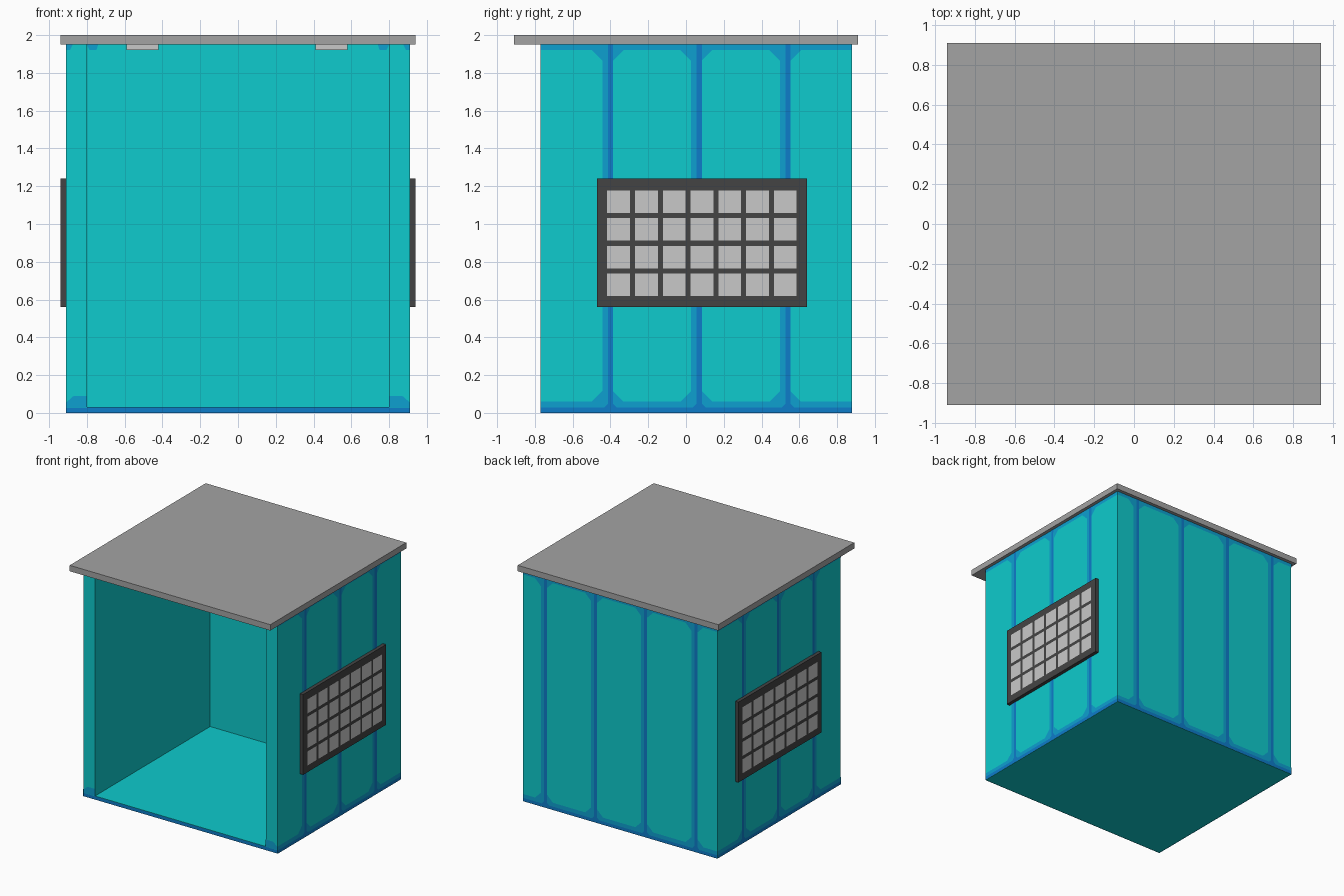
import bpy, bmesh
from mathutils import Vector

if "Cube" in bpy.data.objects:
    bpy.data.objects.remove(bpy.data.objects["Cube"])


def material(name, r, g, b):
    m = bpy.data.materials.new(name)
    lin = [((c / 255 + 0.055) / 1.055) ** 2.4 for c in (r, g, b)]
    m.diffuse_color = (*lin, 1)
    m.use_nodes = True
    m.node_tree.nodes["Principled BSDF"].inputs["Base Color"].default_value = m.diffuse_color
    return m


CYAN = material("cyan_paint", 14, 203, 205)
MID = material("mid_blue_trim", 13, 160, 208)
DARK = material("deep_blue_trim", 13, 124, 202)
ROOF = material("roof_grey", 164, 164, 164)
FRAME = material("charcoal_frame", 68, 68, 68)
PANE = material("pale_grey", 201, 201, 201)


def finish(name, bm, mat):
    me = bpy.data.meshes.new(name)
    bm.to_mesh(me)
    bm.free()
    me.materials.append(mat)
    ob = bpy.data.objects.new(name, me)
    bpy.context.collection.objects.link(ob)
    return ob


def box(name, lo, hi, mat):
    bm = bmesh.new()
    bmesh.ops.create_cube(bm, size=1)
    for v in bm.verts:
        v.co = [(a + b) / 2 + c * (b - a) for a, b, c in zip(lo, hi, v.co)]
    return finish(name, bm, mat)


def painted(name, polys, place, normal, mat):
    """Flat painted shapes laid on a wall, all facing along normal."""
    bm = bmesh.new()
    for poly in polys:
        f = bm.faces.new([bm.verts.new(place(u, v)) for u, v in poly])
        f.normal_update()
        if f.normal.dot(Vector(normal)) < 0:
            f.normal_flip()
    return finish(name, bm, mat)


def rect(u0, u1, v0, v1):
    return [(u0, v0), (u1, v0), (u1, v1), (u0, v1)]


W, YF, YB, H, T, FL = 0.91, -0.77, 0.88, 1.95, 0.11, 0.03

# floor slab and U-shaped wall shell, open at the front
box("floor", (-W, YF, 0), (W, YB, FL), CYAN)
bm = bmesh.new()
outline = [(-W, YF), (-W + T, YF), (-W + T, YB - T), (W - T, YB - T),
           (W - T, YF), (W, YF), (W, YB), (-W, YB)]
base = bm.faces.new([bm.verts.new((x, y, FL)) for x, y in outline])
ext = bmesh.ops.extrude_face_region(bm, geom=[base])
for v in ext["geom"]:
    if isinstance(v, bmesh.types.BMVert):
        v.co.z = H
bmesh.ops.recalc_face_normals(bm, faces=bm.faces)
finish("walls", bm, CYAN)

# roof slab and ceiling lamps
box("roof", (-0.94, -0.91, H), (0.94, 0.91, 2.0), ROOF)
for side, cx in (("left", -0.505), ("right", 0.495)):
    box("ceiling_lamp_" + side, (cx - 0.085, -0.45, 1.92), (cx + 0.085, 0.45, H), PANE)


# panel trim: bands top and bottom, vertical seams with cut corners
def trim(name, u0, u1, seams, place, normal):
    mid = [rect(u0, u1, 0, 0.06), rect(u0, u1, 1.92, H)]
    dark = [rect(u0, u1, 0, 0.028)]
    for c in seams:
        mid.append(rect(c - 0.043, c - 0.014, 0.06, 1.92))
        dark.append(rect(c - 0.014, c + 0.014, 0.028, H))
        for e, d in ((c - 0.043, -0.055), (c + 0.014, 0.055)):
            mid.append([(e, 0.06), (e + d, 0.06), (e, 0.115)])
            mid.append([(e, 1.92), (e + d, 1.92), (e, 1.865)])
        for e, d in ((c - 0.014, -0.02), (c + 0.014, 0.02)):
            dark.append([(e, 0.028), (e + d, 0.028), (e, 0.048)])
    painted(name + "_mid_trim", mid, lambda u, v: place(u, v, 0.0015), normal, MID)
    painted(name + "_dark_trim", dark, lambda u, v: place(u, v, 0.003), normal, DARK)


for side, s in (("right", 1), ("left", -1)):
    trim(side + "_wall", YF, YB, (-0.4, 0.07, 0.54),
         lambda u, v, d: (s * (W + d), u, v), (s, 0, 0))
    # barred window: frame and a 7 x 4 grid of panes
    xs = sorted((s * W, s * 0.94))
    box(side + "_window_frame", (xs[0], -0.47, 0.56), (xs[1], 0.64, 1.24), FRAME)
    panes = [rect(-0.417 + i * 0.147, -0.296 + i * 0.147,
                  0.618 + j * 0.147, 0.737 + j * 0.147)
             for i in range(7) for j in range(4)]
    painted(side + "_window_panes", panes,
            lambda u, v: (s * 0.9415, u, v), (s, 0, 0), PANE)
    # front post feet and top corners, inner back wall corner
    foot = [(-W, FL), (-W + T, FL), (-W + T, 0.09), (-0.87, 0.09), (-W, 0.055)]
    corner = [(-W, 1.92), (-0.89, 1.92), (-0.875, H), (-W, H)]
    painted(side + "_post_trim", [foot, corner],
            lambda u, v: (-s * u, YF - 0.0015, v), (0, -1, 0), MID)
    inner = [(-0.8, 1.95), (-0.74, 1.95), (-0.75, 1.92), (-0.785, 1.92)]
    painted(side + "_inner_corner_trim", [inner],
            lambda u, v: (-s * u, YB - T - 0.0015, v), (0, -1, 0), MID)

trim("back_wall", -W, W, (-0.70, -0.23, 0.24, 0.71),
     lambda u, v, d: (-u, YB + d, v), (0, 1, 0))
# front sill stripe
painted("front_sill_trim", [rect(-W, W, 0, 0.028)],
        lambda u, v: (u, YF - 0.0015, v), (0, -1, 0), DARK)
